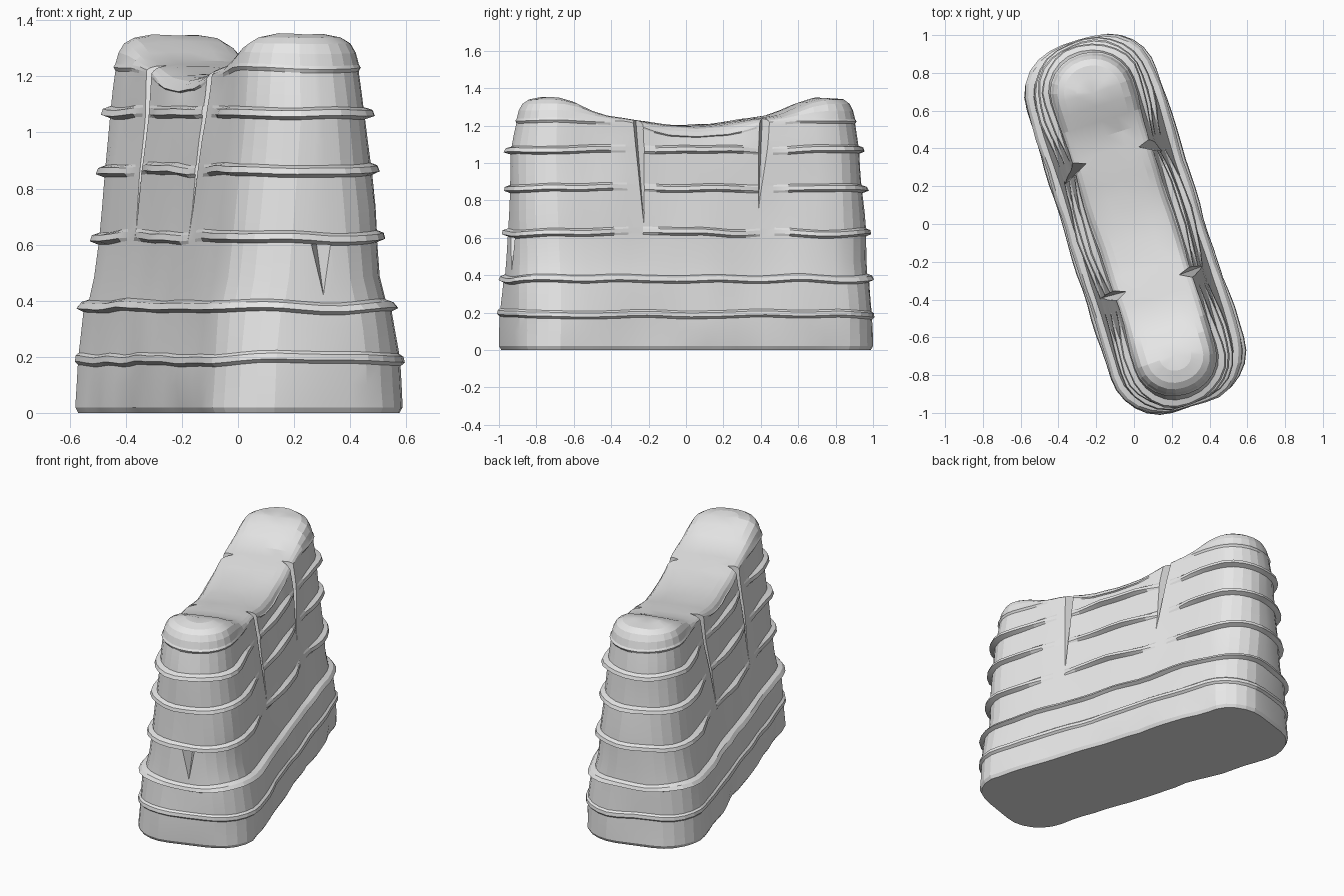
import bpy, bmesh, math
from mathutils import Vector, Matrix, noise

if "Cube" in bpy.data.objects:
    bpy.data.objects.remove(bpy.data.objects["Cube"])

TURN = Matrix.Rotation(math.radians(17.5), 4, 'Z')
stone = bpy.data.materials.new("pale_stone")
stone.use_nodes = True
GREY = (0.8, 0.8, 0.8, 1)
stone.diffuse_color = GREY
stone.node_tree.nodes["Principled BSDF"].inputs["Base Color"].default_value = GREY


def lerp_table(table, t):
    """Piecewise linear lookup: rows are (key, values...)."""
    for a, b in zip(table, table[1:]):
        if t <= b[0]:
            k = max(0, (t - a[0]) / (b[0] - a[0]))
            return [p + (q - p) * k for p, q in zip(a[1:], b[1:])]
    return list(table[-1][1:])


def rough(x, y, z, freq):
    return noise.noise(Vector((x, y, z)) * freq + Vector((3.3, 7.1, 1.7)))


# height -> half width, half length, corner radius
WALL = [(0, .362, 1.0, .25), (.2, .352, .995, .25), (.37, .332, .988, .25),
        (.42, .303, .98, .245), (.8, .262, .976, .235), (1.05, .23, .962, .22),
        (1.24, .21, .935, .2)]
# distance along the length -> height of the rim and of the crown
TOP = [(0, 1.145, 1.198), (.2, 1.165, 1.212), (.36, 1.215, 1.24), (.46, 1.225, 1.245),
       (.56, 1.235, 1.28), (.68, 1.24, 1.338), (.75, 1.24, 1.35)]
# ledge height -> how far it sticks out
LEDGES = [(.195, .014), (.385, .026), (.63, .03), (.87, .032), (1.075, .032)]
SIDE_STEPS = 18


def ring(w, l, r):
    """Rounded rectangle as (position, outward direction) pairs."""
    pts = []
    for k, (su, sv) in enumerate([(1, 1), (-1, 1), (-1, -1), (1, -1)]):
        for j in range(7):
            a = (k + j / 6) * math.pi / 2
            n = Vector((math.cos(a), math.sin(a)))
            pts.append((Vector((su * (w - r), sv * (l - r))) + n * r, n))
        if k % 2:
            for j in range(1, SIDE_STEPS):
                v = sv * (l - r) * (1 - 2 * j / SIDE_STEPS)
                pts.append((Vector((su * w, v)), Vector((su, 0))))
        else:
            pts.append((Vector((0, sv * l)), Vector((0, sv))))
    return pts


def ledge_fade(v, z):
    """Upper ledges thin out towards the clefts."""
    if z < .5:
        return 1
    v = abs(v)
    return max(0, 1 - (v / .33) ** 2) if v < .4 else min(1, max(0, (v - .43) / .2))


# Rows of the wall: (height, ledge amount)
rows = [(0, 0), (.02, 0), (.1, 0)]
for h, out in LEDGES:
    rows += [(h - .025, 0), (h - .013, out), (h + .008, out * .85), (h + .018, 0), (h + .1, 0)]
rows[-1] = (1.15, 0)
rows += [(1.215, 0), (1.228, .01), (1.24, .004)]

bm = bmesh.new()
loops = []
for z, out in rows:
    w, l, r = lerp_table(WALL, z)
    loop = []
    for p, n in ring(w, l, r):
        push = rough(p.x, p.y, z, 3.5) * .012
        if out:
            push += out * ledge_fade(p.y, z) * (1 + .4 * rough(p.x, p.y, z, 6))
        if z < .05:
            push -= .012 * (z == 0) + .03 * max(0, rough(p.x, p.y, 0, 5))
        rim = lerp_table(TOP, abs(p.y))[0]
        height = z if z < 1.1 else 1.1 + (z - 1.1) * (rim - 1.1) / .14
        if z > .1:
            height += .014 * rough(p.x, p.y, round(z * 5), 4)
        q = p + n * push
        loop.append(bm.verts.new((q.x, q.y, height)))
    loops.append(loop)

# Rounded crown, shrinking towards the long centre line
edge = [v.co.copy() for v in loops[-1]]
w, l, r = lerp_table(WALL, 1.24)
for f, rise in [(.95, .38), (.86, .7), (.7, .9), (.4, .99), (0, 1)]:
    loop = []
    for co, (p, n) in zip(edge, ring(w, l, r)):
        mid = max(-(l - w), min(l - w, p.y))
        y = mid + (co.y - mid) * f
        crown = lerp_table(TOP, abs(y))[1]
        z = co.z + (crown - co.z) * rise + .01 * rough(co.x * f, y, 1, 9) * (1 - f * f)
        loop.append(bm.verts.new((co.x * f, mid if f == 0 else y, z)))
    loops.append(loop)

for a, b in zip(loops, loops[1:]):
    for i in range(len(a)):
        j = (i + 1) % len(a)
        bm.faces.new((a[i], a[j], b[j], b[i]))
bm.faces.new(loops[0][::-1])
for v in loops[-1]:
    v.co.x = 0
    v.co.z = lerp_table(TOP, abs(v.co.y))[1]
bmesh.ops.remove_doubles(bm, verts=bm.verts, dist=.0015)
bmesh.ops.recalc_face_normals(bm, faces=bm.faces)


def make_object(name, mesh):
    bmesh.ops.transform(mesh, matrix=TURN, verts=mesh.verts)
    data = bpy.data.meshes.new(name)
    mesh.to_mesh(data)
    mesh.free()
    data.materials.append(stone)
    ob = bpy.data.objects.new(name, data)
    bpy.context.scene.collection.objects.link(ob)
    return ob


def wedge(name, corners):
    b = bmesh.new()
    bmesh.ops.convex_hull(b, input=[b.verts.new(c) for c in corners])
    bmesh.ops.recalc_face_normals(b, faces=b.faces)
    ob = make_object(name, b)
    ob.hide_render = True
    return ob


rock = make_object("rock_mesa", bm)

# Tapering clefts on both long sides, and a small notch in the front end
cutters = []
for side in (-1, 1):
    for top, foot in ((.39, .29), (-.34, -.32)):
        cutters.append(wedge("cleft_cutter", [
            (side * .34, top - .12, 1.4), (side * .34, top + .1, 1.4),
            (side * .11, top + .01, 1.4), (side * .325, foot, .45)]))
cutters.append(wedge("notch_cutter", [
    (-.06, -1.02, .6), (.06, -1.02, .6), (.01, -.9, .6), (.01, -.99, .4)]))

bpy.context.view_layer.objects.active = rock
for cutter in cutters:
    cut = rock.modifiers.new("cut", 'BOOLEAN')
    cut.operation = 'DIFFERENCE'
    cut.solver = 'EXACT'
    cut.object = cutter
    bpy.ops.object.modifier_apply(modifier=cut.name)
    bpy.data.objects.remove(cutter)

# Soft facets with crisp ledges and clefts
rock.select_set(True)
bpy.ops.object.shade_smooth_by_angle(angle=math.radians(12))
